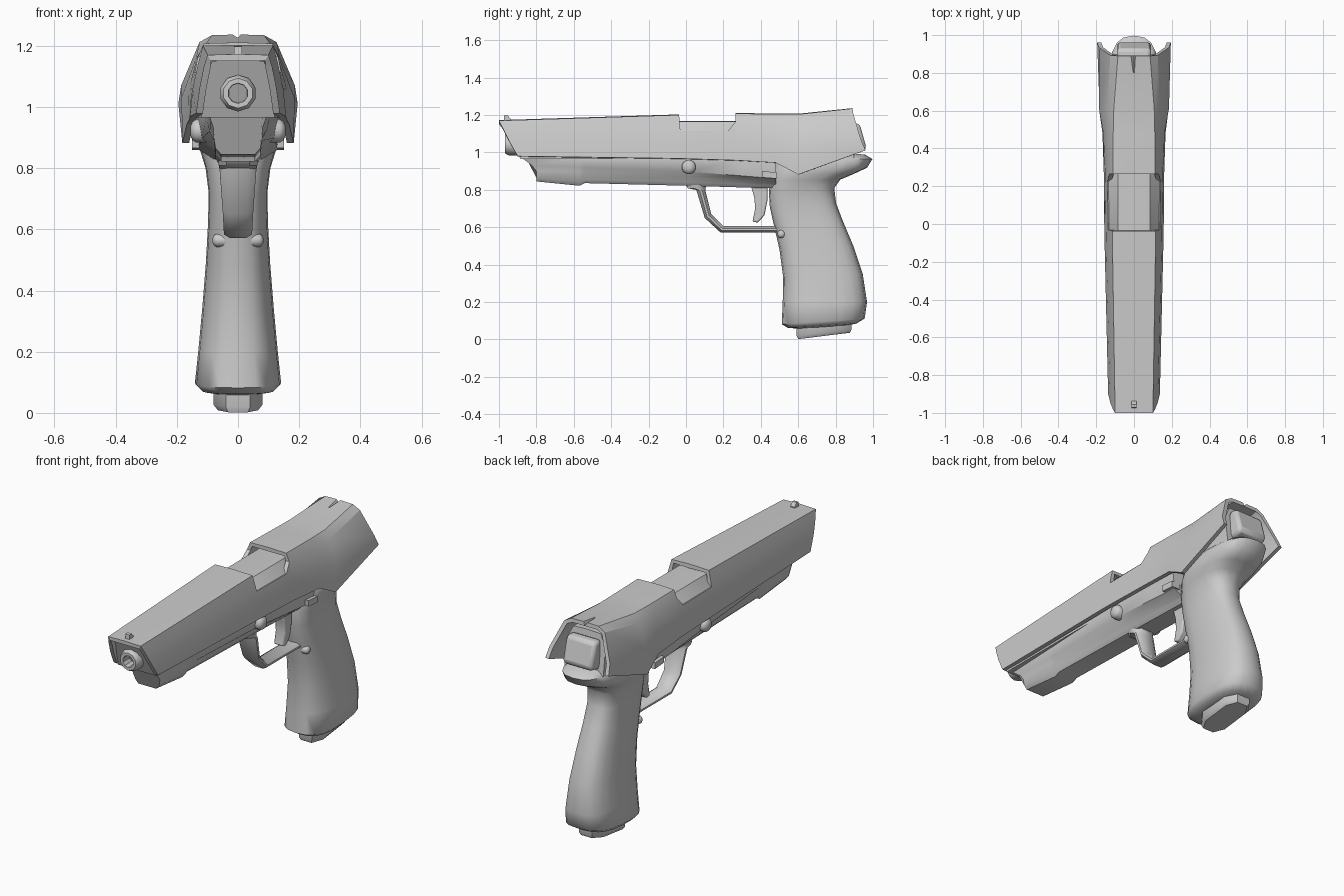
import bpy, bmesh, math
from mathutils import Vector

if "Cube" in bpy.data.objects:
    bpy.data.objects.remove(bpy.data.objects["Cube"])

steel = bpy.data.materials.new("light_gunmetal_grey")
steel.diffuse_color = (0.6, 0.6, 0.6, 1)
steel.use_nodes = True
steel.node_tree.nodes["Principled BSDF"].inputs["Base Color"].default_value = steel.diffuse_color


def make(name, rings, closed=True, caps=True, angle=30):
    """Skin a list of equally long point rings."""
    bm = bmesh.new()
    vs = [[bm.verts.new(p) for p in r] for r in rings]
    n = len(vs[0])
    for a, b in zip(vs, vs[1:]):
        for i in range(n if closed else n - 1):
            j = (i + 1) % n
            bm.faces.new((a[i], a[j], b[j], b[i]))
    if caps:
        bm.faces.new(vs[0])
        bm.faces.new(vs[-1])
    bmesh.ops.recalc_face_normals(bm, faces=bm.faces)
    me = bpy.data.meshes.new(name)
    bm.to_mesh(me)
    bm.free()
    ob = bpy.data.objects.new(name, me)
    bpy.context.collection.objects.link(ob)
    me.materials.append(steel)
    smooth(ob, angle)
    return ob


def smooth(ob, angle):
    bpy.ops.object.select_all(action='DESELECT')
    ob.select_set(True)
    bpy.context.view_layer.objects.active = ob
    bpy.ops.object.shade_smooth_by_angle(angle=math.radians(angle))


def mirrored(half):
    """Full section from half points that run from x = 0 outwards."""
    return [(-x, y, z) for x, y, z in reversed(half) if x > 0] + half


def plate(name, yz, w, bevel=0.0, angle=30):
    """Side profile extruded to half width w."""
    ob = make(name, [[(x, y, z) for y, z in yz] for x in (-w, w)], angle=angle)
    if bevel:
        m = ob.modifiers.new("bevel", 'BEVEL')
        m.width, m.segments, m.limit_method = bevel, 2, 'ANGLE'
    return ob


def lathe(name, prof, origin, axis='y', n=12, angle=35):
    """Revolve (radius, distance) pairs round the y or x axis."""
    rings = []
    for r, d in prof:
        ring = []
        for i in range(n):
            a = 2 * math.pi * (i + 0.5) / n
            u, v = r * math.cos(a), r * math.sin(a)
            ring.append(Vector(origin) + Vector((u, d, v) if axis == 'y' else (d, u, v)))
        rings.append(ring)
    return make(name, rings, angle=angle)


def cut(target, cutter):
    cutter.hide_render = True
    m = target.modifiers.new("cut", 'BOOLEAN')
    m.operation, m.solver, m.object = 'DIFFERENCE', 'EXACT', cutter


# Slide shell: flat top, shoulder, sloping side, bottom edge
slide_sections = [
    [(0, -1, 1.173), (.1, -1, 1.17), (.112, -.98, 1.13), (.126, -.945, 1.06), (.137, -.9, .98)],
    [(0, -.05, 1.203), (.115, -.05, 1.20), (.131, -.05, 1.14), (.148, -.05, 1.06), (.157, -.05, .968)],
    [(0, .27, 1.211), (.112, .27, 1.208), (.132, .27, 1.16), (.153, .27, 1.06), (.16, .27, .958)],
    [(0, .48, 1.208), (.11, .48, 1.205), (.135, .48, 1.16), (.162, .48, 1.05), (.167, .48, .945)],
    [(0, .60, 1.207), (.107, .61, 1.205), (.137, .61, 1.16), (.185, .61, 1.03), (.182, .60, .882)],
    [(0, .89, 1.237), (.085, .89, 1.235), (.126, .893, 1.212), (.186, .935, 1.07), (.195, .96, 1.012)],
]
slide = make("slide", [mirrored(s) for s in slide_sections], closed=False, caps=False)
m = slide.modifiers.new("shell", 'SOLIDIFY')
m.thickness, m.offset = 0.022, -1
# Ejection opening and rear sight notch
opening = plate("opening_cutter", [(-.03, 1.115), (.225, 1.115), (.265, 1.165), (.265, 1.3), (-.045, 1.3)], .3)
notch = make("notch_cutter", [[(0, .8, 1.222), (-.03, .8, 1.3), (.03, .8, 1.3)],
                              [(0, .95, 1.213), (-.07, .95, 1.3), (.07, .95, 1.3)]])
cut(slide, opening)
cut(slide, notch)
bpy.context.view_layer.objects.active = slide
for name in [mod.name for mod in slide.modifiers]:
    bpy.ops.object.modifier_apply(modifier=name)
smooth(slide, 24)
for helper in (opening, notch):
    bpy.data.objects.remove(helper)

# Core and chamber block inside the slide
core = []
for y0, y1, top, wt, wm, zm in ((-.965, -.885, 1.15, .085, .107, 1.1), (-.06, -.06, 1.165, .085, .115, 1.112),
                                (-.04, -.04, 1.165, .085, .135, 1.112), (.262, .262, 1.165, .085, .138, 1.112),
                                (.3, .3, 1.165, .085, .12, 1.112), (.87, .9, 1.185, .085, .12, 1.112)):
    core.append(mirrored([(0, y0, top + .004), (wt, y0, top), (wm, (2 * y0 + y1) / 3, zm), (.12, y1, .965)]))
make("chamber_core", core, angle=25)

# Barrel with bore
lathe("barrel", [(.06, -.6), (.06, -.95), (.049, -.968), (.033, -.968), (.03, -.86)], (0, 0, 1.045), n=10)

# Frame under the slide: (y at top, y at bottom, bottom z, step z, half width)
frame = []
for yt, yb, zb, zs, w in ((-.87, -.80, .845, .90, .092), (-.6, -.57, .822, .893, .103), (-.55, -.54, .836, .89, .105),
                          (0, 0, .822, .868, .130), (.3, .3, .813, .845, .138), (.48, .48, .808, .83, .14)):
    frame.append(mirrored([(0, yb, zb), (.055, yb, zb), (.073, yb, zb + .02), (.08, yb, zs),
                           (w - .012, (yt + 2 * yb) / 3, zs + .03), (w, yt, .965), (w - .01, yt, 1.0)]))
make("frame", frame, angle=35)

# Grip and tail: tilted rounded sections (front y, z, back y, z, half width)
grip = []
for fy, fz, by, bz, w in ((.60, .058, .86, .075, .08), (.545, .062, .91, .085, .118), (.512, .082, .955, .112, .141),
                          (.517, .2, .968, .2, .13), (.52, .33, .945, .35, .117), (.50, .48, .895, .5, .105),
                          (.47, .61, .84, .63, .098), (.448, .71, .802, .73, .096), (.443, .79, .793, .81, .106),
                          (.45, .85, .825, .855, .122), (.46, .89, .89, .882, .138), (.47, .92, .968, .918, .14),
                          (.48, .965, .997, .965, .135), (.5, 1.0, .955, .99, .11)):
    ring = []
    for i in range(20):
        a = 2 * math.pi * i / 20
        c, s = math.cos(a), math.sin(a)
        t = .5 + .5 * math.copysign(abs(c) ** .75, c)
        ring.append((w * math.copysign(abs(s) ** .75, s), fy + (by - fy) * t, fz + (bz - fz) * t))
    grip.append(ring)
make("grip", grip, angle=60)

# Magazine base: eight-sided foot
foot = []
for k, z0, z1 in ((.82, .002, .036), (1, .02, .052), (1, .1, .1)):
    ring = []
    for sx, t in ((.5, 0), (1, .2), (1, .8), (.5, 1), (-.5, 1), (-1, .8), (-1, .2), (-.5, 0)):
        ring.append((.08 * sx * k, .592 + .292 * (.5 + (t - .5) * (1 - (1 - k) * .3)), z0 + (z1 - z0) * t))
    foot.append(ring)
make("magazine_base", foot, angle=40)

# Trigger guard: loop of paired outer and inner points
outer = [(.0, .825), (.01, .808), (.055, .80), (.10, .65), (.185, .572), (.51, .572)]
inner = [(.11, .825), (.105, .81), (.105, .79), (.135, .67), (.2, .606), (.51, .606)]
guard = []
for (oy, oz), (iy, iz), w in zip(outer, inner, (.065, .063, .06, .05, .046, .046)):
    o, i = Vector((0, oy, oz)), Vector((0, iy, iz))
    ring = []
    for x, t in ((-.6, 0), (.6, 0), (1, .35), (1, .65), (.6, 1), (-.6, 1), (-1, .65), (-1, .35)):
        ring.append(o.lerp(i, t) + Vector((x * w, 0, 0)))
    guard.append(ring)
make("trigger_guard", guard, angle=50)

# Trigger
plate("trigger", [(.345, .83), (.365, .76), (.37, .70), (.355, .63), (.385, .625), (.42, .665), (.435, .74), (.435, .83)],
      .03, .008, 40)

# Rear plate, tilted with the back of the slide
plate("rear_plate", [(.87, 1.158), (.928, 1.155), (.966, 1.02), (.945, 1.005), (.87, .99)], .09, .018, 60)

# Front sight
plate("front_sight", [(-.975, 1.16), (-.972, 1.198), (-.955, 1.2), (-.938, 1.18), (-.938, 1.16)], .013)

# Pins and catch buttons on both sides
for s, side in ((-1, "left"), (1, "right")):
    lathe("takedown_pin_" + side, [(.038, .09 * s), (.038, .137 * s), (.03, .149 * s), (.014, .156 * s)],
          (0, .015, .922), 'x', 14, 60)
    lathe("guard_pin_" + side, [(.022, .04 * s), (.022, .07 * s), (.016, .079 * s), (.007, .083 * s)],
          (0, .51, .564), 'x', 10, 60)
    button = [(.405, .9), (.485, .894), (.488, .86), (.408, .866)]
    make("catch_button_" + side, [[(x * s, y, z) for y, z in button] for x in (.1, .15)])
